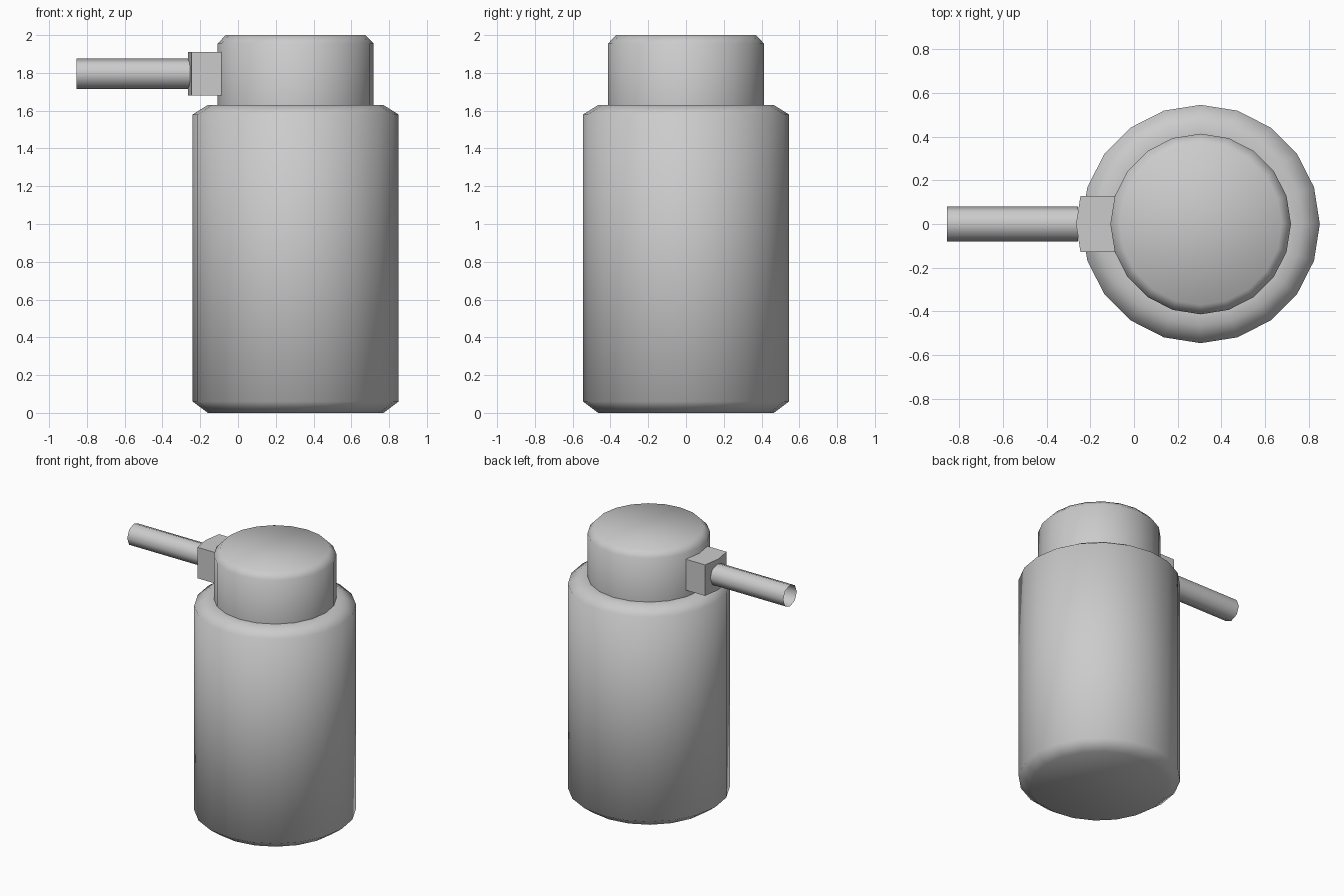
import bpy, bmesh
from math import cos, sin, pi, radians

cube = bpy.data.objects.get("Cube")
if cube:
    bpy.data.objects.remove(cube, do_unlink=True)

grey = bpy.data.materials.new("plain_grey")
grey.use_nodes = True
COLOUR = (0.6, 0.6, 0.6, 1)
grey.diffuse_color = COLOUR
grey.node_tree.nodes["Principled BSDF"].inputs["Base Color"].default_value = COLOUR

CX, SIDES = 0.305, 20


def finish(name, bm, smooth_angle=None):
    bmesh.ops.recalc_face_normals(bm, faces=bm.faces)
    mesh = bpy.data.meshes.new(name)
    bm.to_mesh(mesh)
    bm.free()
    mesh.materials.append(grey)
    obj = bpy.data.objects.new(name, mesh)
    bpy.context.collection.objects.link(obj)
    if smooth_angle:
        bpy.ops.object.select_all(action='DESELECT')
        obj.select_set(True)
        bpy.context.view_layer.objects.active = obj
        bpy.ops.object.shade_smooth_by_angle(angle=radians(smooth_angle))
    return obj


def loft(name, rings, caps, smooth_angle):
    """Skin a list of point rings; caps = (close first, close last)."""
    bm = bmesh.new()
    loops = [[bm.verts.new(p) for p in ring] for ring in rings]
    n = len(loops[0])
    for a, b in zip(loops, loops[1:]):
        for i in range(n):
            j = (i + 1) % n
            bm.faces.new((a[i], a[j], b[j], b[i]))
    for close, loop in zip(caps, (loops[0], loops[-1])):
        if close:
            bm.faces.new(loop)
    return finish(name, bm, smooth_angle)


def level(r, z):
    return [(CX + r * cos(2 * pi * i / SIDES), r * sin(2 * pi * i / SIDES), z)
            for i in range(SIDES)]


# Bottle body with chamfered rims
loft("bottle_body", [level(r, z) for r, z in
     ((0.465, 0), (0.545, 0.06), (0.545, 1.58), (0.465, 1.63), (0.41, 1.63))],
     (True, False), 60)

# Pump cap
loft("pump_cap", [level(r, z) for r, z in
     ((0.413, 1.63), (0.413, 1.955), (0.37, 2.0))], (False, True), 60)

# Spout block, following the two cap facets it grows from
bm = bmesh.new()
outline = [(-0.085, 0.127), (-0.245, 0.127), (-0.265, 0),
           (-0.245, -0.127), (-0.085, -0.127), (-0.107, 0)]
low = [bm.verts.new((x, y, 1.68)) for x, y in outline]
high = [bm.verts.new((x, y, 1.91)) for x, y in outline]
bm.faces.new(low)
bm.faces.new(high)
for i in range(len(outline)):
    j = (i + 1) % len(outline)
    bm.faces.new((low[i], low[j], high[j], high[i]))
finish("spout_block", bm)

# Spout tube, open at its tip
loft("spout_tube", [[(x, 0.08 * cos(k * pi / 4), 1.795 + 0.08 * sin(k * pi / 4))
     for k in range(8)] for x in (-0.255, -0.855)], (True, False), 60)
